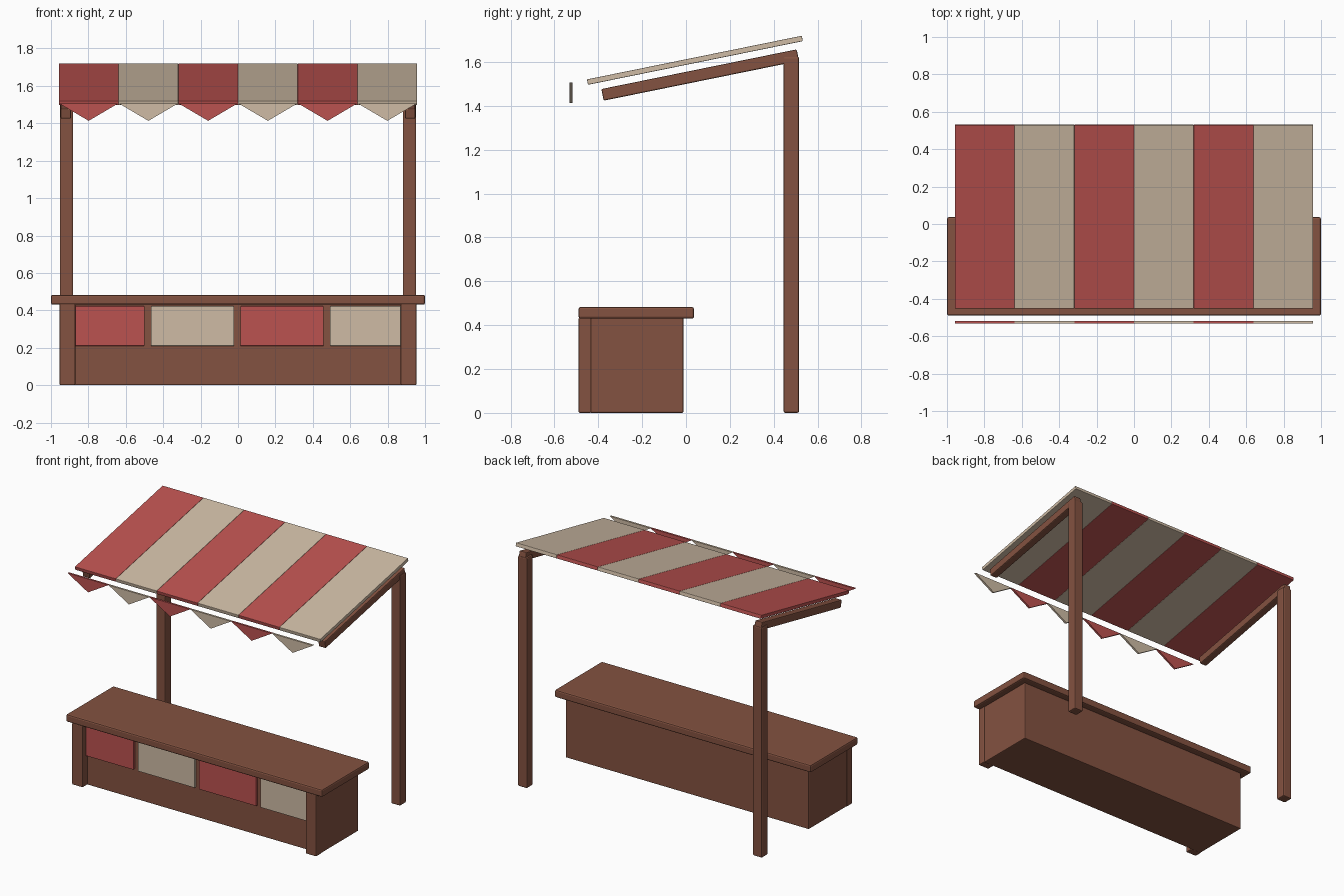
import bpy, bmesh, math
from mathutils import Matrix, Vector

cube = bpy.data.objects.get("Cube")
if cube:
    bpy.data.objects.remove(cube, do_unlink=True)


def material(name, rgb):
    m = bpy.data.materials.new(name)
    m.use_nodes = True
    m.diffuse_color = (*rgb, 1)
    bsdf = next(n for n in m.node_tree.nodes if n.type == 'BSDF_PRINCIPLED')
    bsdf.inputs["Base Color"].default_value = (*rgb, 1)
    return m


WOOD = material("brown wood", (0.23, 0.085, 0.052))
RED = material("red cloth", (0.50, 0.085, 0.08))
CREAM = material("cream cloth", (0.62, 0.50, 0.375))
CLOTH = (RED, CREAM)


def add_object(name, bm, mat, bevel):
    bmesh.ops.recalc_face_normals(bm, faces=bm.faces)
    mesh = bpy.data.meshes.new(name)
    bm.to_mesh(mesh)
    bm.free()
    mesh.materials.append(mat)
    obj = bpy.data.objects.new(name, mesh)
    bpy.context.collection.objects.link(obj)
    if bevel:
        mod = obj.modifiers.new("soft edges", 'BEVEL')
        mod.width = bevel
        mod.segments = 2
    return obj


def box(name, lo, hi, mat, bevel=0.006):
    """Box between two corners."""
    lo, hi = Vector(lo), Vector(hi)
    bm = bmesh.new()
    bmesh.ops.create_cube(bm, size=1, matrix=Matrix.Translation((lo + hi) / 2)
                          @ Matrix.Diagonal((*(hi - lo), 1)))
    return add_object(name, bm, mat, bevel)


def sloped_beam(name, x0, x1, front, back, thick, mat, bevel):
    """Beam whose top edge runs from front (y, z) to back (y, z)."""
    a, b = Vector(front), Vector(back)
    d = (b - a).normalized()
    down = Vector((d.y, -d.x)) * thick
    profile = (a, b, b + down, a + down)
    bm = bmesh.new()
    face = bm.faces.new([bm.verts.new((x0, p.x, p.y)) for p in profile])
    ext = bmesh.ops.extrude_face_region(bm, geom=[face])
    verts = [v for v in ext["geom"] if isinstance(v, bmesh.types.BMVert)]
    bmesh.ops.translate(bm, verts=verts, vec=(x1 - x0, 0, 0))
    return add_object(name, bm, mat, bevel)


def pennant(name, x0, x1, mat):
    """Thin triangle hanging in front of the canopy."""
    bm = bmesh.new()
    points = ((x0, 1.507), (x1, 1.507), ((x0 + x1) / 2, 1.413))
    face = bm.faces.new([bm.verts.new((x, -0.532, z)) for x, z in points])
    ext = bmesh.ops.extrude_face_region(bm, geom=[face])
    verts = [v for v in ext["geom"] if isinstance(v, bmesh.types.BMVert)]
    bmesh.ops.translate(bm, verts=verts, vec=(0, 0.014, 0))
    return add_object(name, bm, mat, 0)


# Counter
box("counter_body", (-0.95, -0.437, 0), (0.95, -0.012, 0.44), WOOD)
box("counter_top", (-1, -0.49, 0.43), (1, 0.037, 0.483), WOOD, 0.01)

# Cloth panels on the counter front
for i in range(4):
    x = -0.945 + i * 0.479
    box(f"front_panel_{i + 1}", (x, -0.453, 0.21), (x + 0.445, -0.43, 0.422),
        CLOTH[i % 2], 0.003)

# Posts and rafters on both sides
for side, s in (("left", 1), ("right", -1)):
    def span(a, b):
        return sorted((s * a, s * b))
    x0, x1 = span(0.87, 0.954)
    box(f"{side}_counter_post", (x0, -0.49, 0), (x1, -0.432, 0.435), WOOD)
    x0, x1 = span(0.881, 0.953)
    box(f"{side}_roof_post", (x0, 0.445, 0), (x1, 0.516, 1.625), WOOD, 0.008)
    x0, x1 = span(0.893, 0.948)
    sloped_beam(f"{side}_rafter", x0, x1, (-0.386, 1.477), (0.505, 1.658),
                0.054, WOOD, 0.006)

# Striped canopy with pennants
STRIPE = 1.916 / 6
for i in range(6):
    x0 = -0.958 + i * STRIPE
    sloped_beam(f"canopy_stripe_{i + 1}", x0, x0 + STRIPE, (-0.452, 1.521),
                (0.528, 1.72), 0.025, CLOTH[i % 2], 0.003)
    pennant(f"pennant_{i + 1}", x0, x0 + STRIPE, CLOTH[i % 2])
